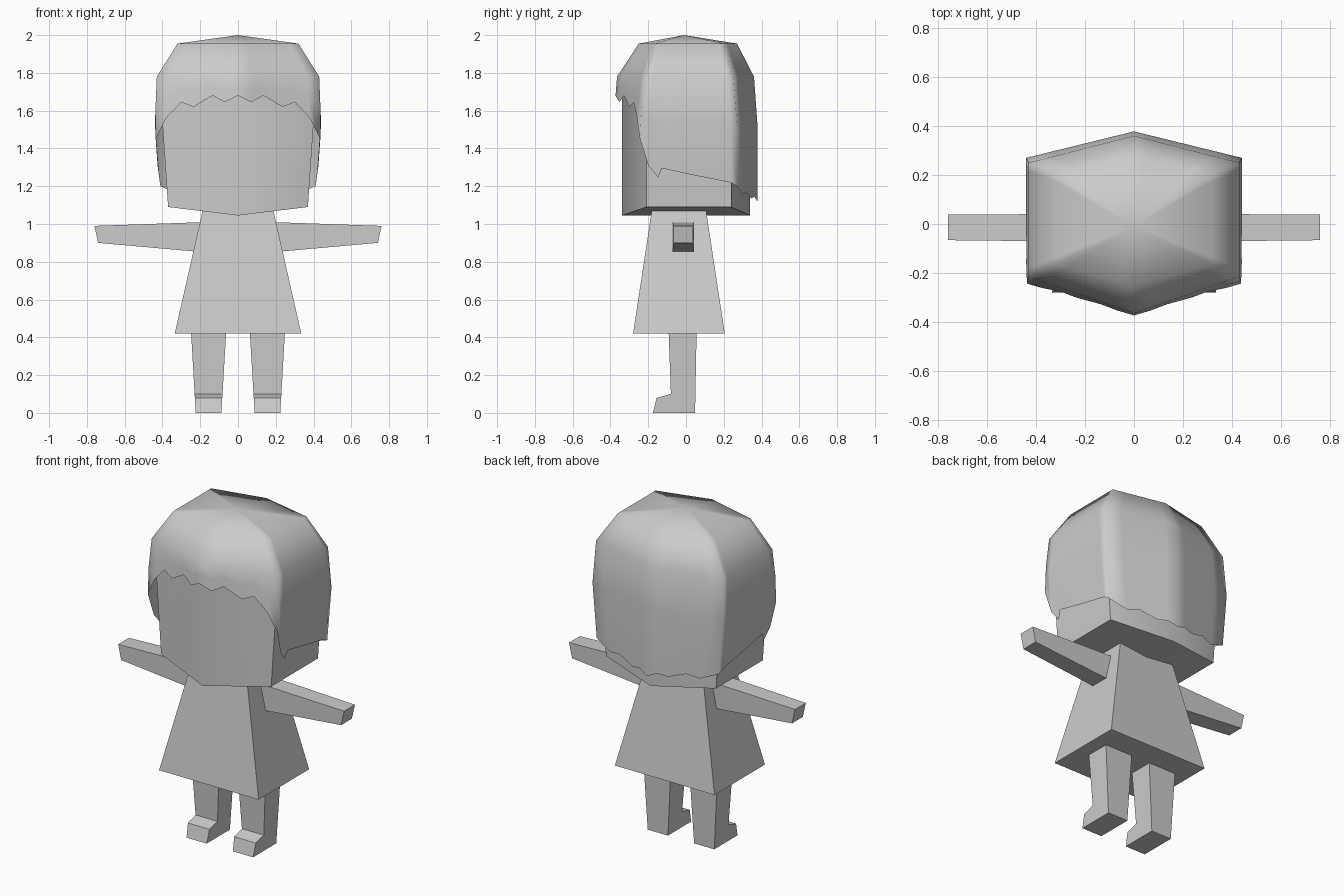
import bpy, bmesh, math

if "Cube" in bpy.data.objects:
    bpy.data.objects.remove(bpy.data.objects["Cube"])

# Single plain grey material
grey = bpy.data.materials.new("plain_grey")
grey.use_nodes = True
COLOR = (0.6, 0.6, 0.6, 1)
grey.diffuse_color = COLOR
bsdf = next(n for n in grey.node_tree.nodes if n.type == 'BSDF_PRINCIPLED')
bsdf.inputs["Base Color"].default_value = COLOR
bsdf.inputs["Roughness"].default_value = 0.8


def make_object(name, bm, smooth_angle=None):
    """Turn a bmesh into a named, shaded object."""
    bmesh.ops.recalc_face_normals(bm, faces=bm.faces)
    mesh = bpy.data.meshes.new(name)
    bm.to_mesh(mesh)
    bm.free()
    mesh.materials.append(grey)
    ob = bpy.data.objects.new(name, mesh)
    bpy.context.collection.objects.link(ob)
    if smooth_angle:
        bpy.ops.object.select_all(action='DESELECT')
        ob.select_set(True)
        bpy.context.view_layer.objects.active = ob
        bpy.ops.object.shade_smooth_by_angle(angle=math.radians(smooth_angle))
    return ob


def loft(name, rings, smooth_angle=None):
    """Skin a closed solid through rings with equal point counts."""
    bm = bmesh.new()
    vs = [[bm.verts.new(p) for p in ring] for ring in rings]
    n = len(vs[0])
    for a, b in zip(vs, vs[1:]):
        for i in range(n):
            j = (i + 1) % n
            bm.faces.new((a[i], a[j], b[j], b[i]))
    bm.faces.new(vs[0])
    bm.faces.new(vs[-1])
    return make_object(name, bm, smooth_angle)


def lerp(a, b, t):
    return a + (b - a) * t


# Dress: tapered box
def rect(x, y0, y1, z):
    return [(-x, y0, z), (x, y0, z), (x, y1, z), (-x, y1, z)]


loft("dress", [rect(0.335, -0.28, 0.205, 0.42), rect(0.185, -0.18, 0.105, 1.08)])

# Arms and legs, mirrored left to right
for side, s in (("left", 1), ("right", -1)):
    def arm_end(xt, xb, y0, y1, zb, zt):
        return [(s * xb, y0, zb), (s * xb, y1, zb), (s * xt, y1, zt), (s * xt, y0, zt)]

    loft(side + "_arm", [arm_end(0.12, 0.12, -0.073, 0.042, 0.845, 1.012),
                         arm_end(0.76, 0.74, -0.066, 0.038, 0.90, 0.99)])

    # Side profile (y, z) of leg and foot, narrowing toward the ground
    profile = [(-0.175, 0), (-0.155, 0.08), (-0.08, 0.10), (-0.092, 0.43),
               (0.056, 0.43), (0.048, 0)]
    loft(side + "_leg", [[(s * lerp(low, high, z / 0.42), y, z) for y, z in profile]
                         for low, high in ((0.088, 0.063), (0.224, 0.248))])


# Head: six-sided prism whose underside has a ridge along the middle
def head_ring(x, z_mid, z_side):
    return [(0, -0.34, z_mid), (x, -0.21, z_side), (x, 0.24, z_side),
            (0, 0.34, z_mid), (-x, 0.24, z_side), (-x, -0.21, z_side)]


bm = bmesh.new()
rings = [[bm.verts.new(p) for p in head_ring(*r)]
         for r in ((0.37, 1.045, 1.09), (0.40, 1.53, 1.53), (0.40, 1.76, 1.76))]
for a, b in zip(rings, rings[1:]):
    for i in range(6):
        j = (i + 1) % 6
        bm.faces.new((a[i], a[j], b[j], b[i]))
bm.faces.new(rings[0][0:4])
bm.faces.new([rings[0][i] for i in (3, 4, 5, 0)])
bm.faces.new(rings[2])
make_object("head", bm, 45)

# Hair: six-sided cap with a ragged lower edge.
# Each level: z, half width, side-front y, side-back y, front y, back y
LEVELS = [(1.955, 0.32, -0.165, 0.20, -0.25, 0.27),
          (1.78, 0.43, -0.215, 0.25, -0.365, 0.36),
          (1.53, 0.44, -0.245, 0.27, -0.385, 0.378),
          (1.34, 0.43, -0.242, 0.272, -0.38, 0.378),
          (1.12, 0.40, -0.235, 0.27, -0.37, 0.378)]

# Lower edge: (facet, fraction along facet, z), front middle to back middle
EDGE = [(0, 0, 1.68), (0, 0.16, 1.645), (0, 0.31, 1.68), (0, 0.54, 1.62),
        (0, 0.69, 1.645), (0, 0.86, 1.565), (0, 1, 1.45),
        (1, 0.08, 1.31), (1, 0.18, 1.245), (1, 0.22, 1.295), (1, 0.55, 1.258),
        (1, 0.93, 1.22), (1, 1, 1.20),
        (2, 0.25, 1.155), (2, 0.45, 1.17), (2, 0.7, 1.135), (2, 0.85, 1.145),
        (2, 1, 1.12)]


def hair_point(facet, t, z, s):
    for a, b in zip(LEVELS, LEVELS[1:]):
        if z >= b[0] - 1e-6:
            break
    k = (a[0] - z) / (a[0] - b[0])
    _, x, yfs, ybs, yf, yb = [lerp(p, q, k) for p, q in zip(a, b)]
    corners = [(0, yf), (x, yfs), (x, ybs), (0, yb)]
    p, q = corners[facet], corners[facet + 1]
    return (s * lerp(p[0], q[0], t), lerp(p[1], q[1], t), z)


columns = [(f, t, z, 1) for f, t, z in EDGE]
columns += [(f, t, z, -1) for f, t, z in reversed(EDGE[1:-1])]
bm = bmesh.new()
crown = bm.verts.new((0, -0.01, 2.0))
strands = []
for f, t, z, s in columns:
    mid = max(1.53, (1.78 + z) / 2)
    strands.append([bm.verts.new(hair_point(f, t, h, s)) for h in (1.955, 1.78, mid, z)])
for i, a in enumerate(strands):
    b = strands[(i + 1) % len(strands)]
    bm.faces.new((crown, a[0], b[0]))
    for k in range(3):
        bm.faces.new((a[k], a[k + 1], b[k + 1], b[k]))
make_object("hair", bm, 100)
